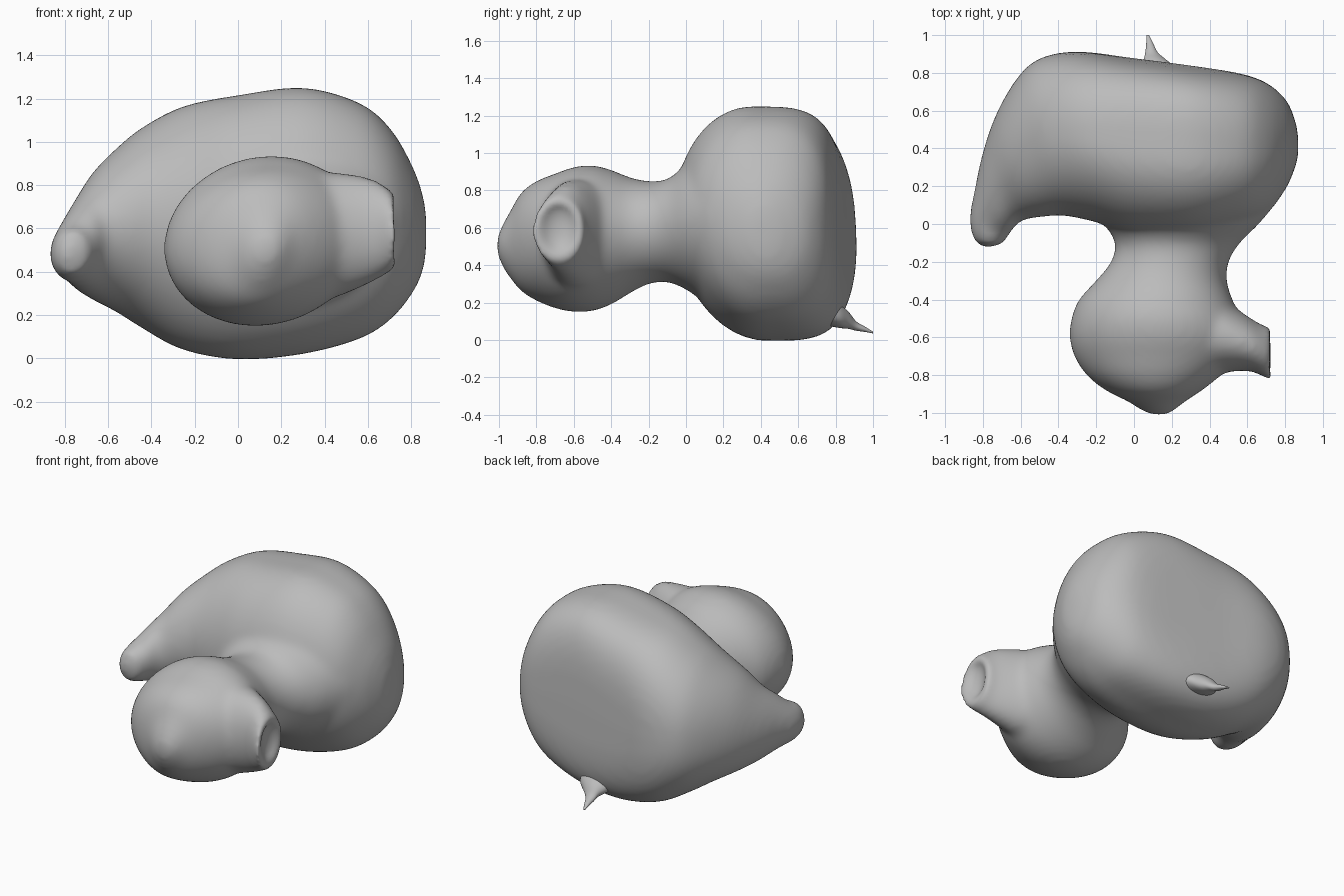
import bpy
import bmesh
from math import cos, sin, tau
from mathutils import Vector

cube = bpy.data.objects.get("Cube")
if cube:
    bpy.data.objects.remove(cube)

# One plain grey for everything
grey = bpy.data.materials.new("clay grey")
grey.use_nodes = True
colour = (0.5, 0.5, 0.5, 1)
grey.diffuse_color = colour
grey.node_tree.nodes["Principled BSDF"].inputs["Base Color"].default_value = colour


def ring(bm, section, lean, sides=48):
    """Upright rounded section between two plan points; power squares the end side,
    lean shears it along the section with height."""
    x0, y0, x1, y1, low, high, power = section
    a, b = Vector((x0, y0, 0)), Vector((x1, y1, 0))
    middle, half = (a + b) / 2, (b - a) / 2
    verts = []
    for i in range(sides):
        c, s = cos(tau * i / sides), sin(tau * i / sides)
        p = 2 / (power if c > 0 else 2)
        across = abs(c) ** p * (1 if c > 0 else -1)
        up = abs(s) ** p * (1 if s > 0 else -1)
        rise = up * (high - low) / 2
        point = middle + half * across + half.normalized() * lean * rise
        point.z = (low + high) / 2 + rise
        verts.append(bm.verts.new(point))
    return verts


def smooth_rows(rows, steps=4):
    """Pass a flowing curve through the given sections."""
    rows = [rows[0]] + rows + [rows[-1]]
    result = []
    for quad in zip(rows, rows[1:], rows[2:], rows[3:]):
        for k in range(steps):
            t = k / steps
            result.append([
                b + t * (c - a) / 2 + t * t * (a - 2.5 * b + 2 * c - d / 2)
                + t ** 3 * (3 * (b - c) + d - a) / 2
                for a, b, c, d in zip(*quad)])
    return result + [rows[-1]]


def loft(bm, sections, lean=0):
    rings = [ring(bm, section, lean) for section in smooth_rows(sections)]
    for r, q in zip(rings, rings[1:]):
        for i in range(len(r)):
            bm.faces.new((r[i - 1], r[i], q[i], q[i - 1]))
    bm.faces.new(rings[0])
    bm.faces.new(rings[-1])


def along_y(rows):
    return [(x0, y, x1, y, low, high, 2) for y, x0, x1, low, high in rows]


def along_x(rows):
    return [(x, y0, x, y1, low, high, 2) for x, y0, y1, low, high in rows]


def finish(name, bm):
    bmesh.ops.recalc_face_normals(bm, faces=bm.faces)
    for face in bm.faces:
        face.smooth = True
    mesh = bpy.data.meshes.new(name)
    bm.to_mesh(mesh)
    bm.free()
    mesh.materials.append(grey)
    obj = bpy.data.objects.new(name, mesh)
    bpy.context.collection.objects.link(obj)
    return obj


# Big body, curling forward into a tail: front x y, back x y, bottom, top, back squareness
body = [
    (.87, .36, .87, .46, .5, .66, 2),
    (.85, .29, .855, .54, .4, .76, 2),
    (.80, .18, .81, .65, .30, .89, 2.2),
    (.70, .06, .71, .74, .18, 1.06, 2.6),
    (.55, -.01, .57, .79, .09, 1.18, 3.2),
    (.3, -.06, .3, .83, .02, 1.25, 3.9),
    (0, -.05, 0, .87, -.005, 1.215, 3.6),
    (-.2, .01, -.3, .91, .04, 1.165, 2.7),
    (-.37, .045, -.5, .875, .14, 1.07, 2.3),
    (-.47, .04, -.62, .77, .21, .98, 2.2),
    (-.55, .03, -.73, .58, .26, .88, 2.1),
    (-.61, .01, -.80, .38, .30, .77, 2),
    (-.65, -.04, -.84, .2, .34, .69, 2),
    (-.67, -.07, -.87, .03, .36, .62, 2),
    (-.70, -.11, -.85, -.08, .39, .59, 2),
    (-.75, -.12, -.81, -.12, .45, .53, 2),
]

# Neck widening to a rounded head with a blunt snout: y, x range, z range
head = [
    (.12, -.28, .76, .19, 1.04),
    (0, -.16, .66, .27, .94),
    (-.1, -.1, .56, .31, .86),
    (-.2, -.12, .50, .30, .85),
    (-.3, -.2, .49, .25, .87),
    (-.4, -.29, .52, .19, .91),
    (-.5, -.33, .56, .155, .935),
    (-.6, -.34, .58, .15, .925),
    (-.7, -.315, .55, .17, .89),
    (-.8, -.25, .46, .21, .85),
    (-.88, -.15, .36, .26, .79),
    (-.94, -.03, .27, .33, .69),
    (-.98, .03, .22, .39, .62),
    (-1.01, .09, .18, .46, .55),
]

# Flared side lobe with a hollow, notched end: x, y range, z range
lobe = [
    (.3, -.8, -.36, .24, .86),
    (.45, -.79, -.39, .28, .86),
    (.53, -.78, -.44, .31, .85),
    (.62, -.78, -.5, .35, .83),
    (.69, -.81, -.54, .39, .79),
    (.735, -.83, -.54, .43, .74),
    (.72, -.78, -.58, .46, .73),
    (.68, -.73, -.63, .52, .69),
]

bm = bmesh.new()
loft(bm, body, -.05)
loft(bm, along_y(head), .1)
loft(bm, along_x(lobe))
blob = finish("body_and_head", bm)

# Fuse the volumes and soften the joins
fuse = blob.modifiers.new("fuse", "REMESH")
fuse.mode = "VOXEL"
fuse.voxel_size = .02
fuse.use_smooth_shade = True
soften = blob.modifiers.new("soften", "SMOOTH")
soften.factor = .5
soften.iterations = 18

# Thin thorn low on the back: y, x range, z range
thorn = [
    (.74, -.02, .27, .08, .24),
    (.82, .02, .23, .065, .19),
    (.87, .05, .17, .06, .15),
    (.91, .06, .125, .05, .1),
    (.96, .065, .1, .043, .07),
    (1, .065, .08, .035, .045),
]
bm = bmesh.new()
loft(bm, along_y(thorn))
finish("back_thorn", bm)
